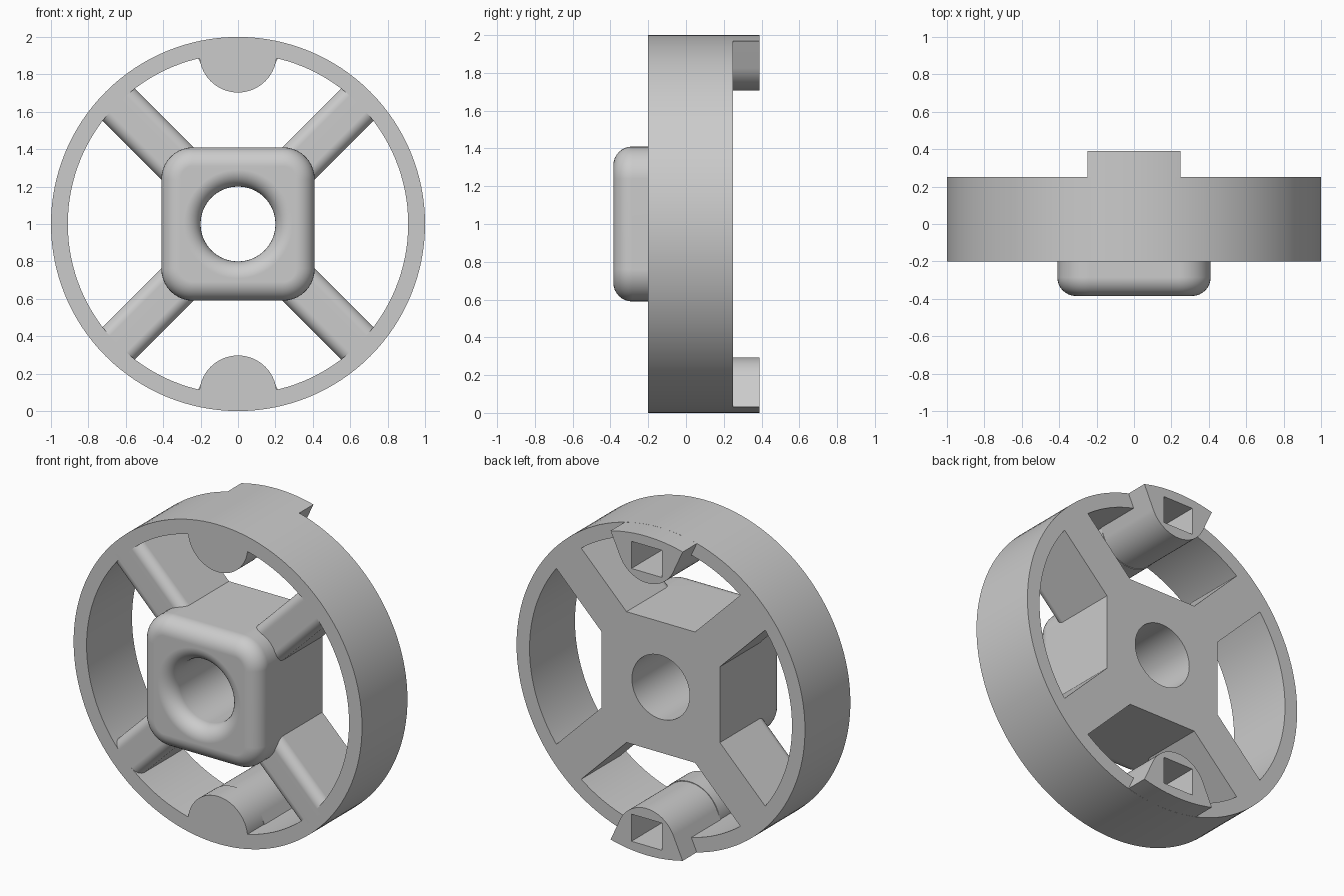
import bpy, bmesh
from math import sin, cos, pi, radians, atan2, acos, hypot
from mathutils import Matrix

cube = bpy.data.objects.get("Cube")
if cube:
    bpy.data.objects.remove(cube, do_unlink=True)

FRONT, BACK, TAB_BACK, HUB_FRONT = -0.2, 0.25, 0.39, -0.385
CENTRE = Matrix.Translation((0, 0, 1))

grey = bpy.data.materials.new("plain grey")
grey.use_nodes = True
grey.diffuse_color = (0.6, 0.6, 0.6, 1)
grey.node_tree.nodes["Principled BSDF"].inputs["Base Color"].default_value = (0.6, 0.6, 0.6, 1)


def make(name, bm, matrix=CENTRE):
    bmesh.ops.transform(bm, matrix=matrix, verts=bm.verts)
    bmesh.ops.recalc_face_normals(bm, faces=bm.faces)
    mesh = bpy.data.meshes.new(name)
    bm.to_mesh(mesh)
    bm.free()
    mesh.materials.append(grey)
    obj = bpy.data.objects.new(name, mesh)
    bpy.context.collection.objects.link(obj)
    return obj


def arc(cx, cz, r, a0, a1, n):
    return [(cx + r * cos(a0 + (a1 - a0) * i / n), cz + r * sin(a0 + (a1 - a0) * i / n))
            for i in range(n + 1)]


def prism(outline, y0, y1):
    """Extrude an (x, z) outline along y."""
    bm = bmesh.new()
    face = bm.faces.new([bm.verts.new((x, y0, z)) for x, z in outline])
    new = bmesh.ops.extrude_face_region(bm, geom=[face], use_keep_orig=True)["geom"]
    for v in new:
        if isinstance(v, bmesh.types.BMVert):
            v.co.y = y1
    bmesh.ops.recalc_face_normals(bm, faces=bm.faces)
    return bm


def round_edges(bm, rule, radius):
    edges = [e for e in bm.edges if rule(*[v.co for v in e.verts])]
    bmesh.ops.bevel(bm, geom=edges, offset=radius, segments=8, profile=0.5, affect='EDGES')


def lathe(profile, steps):
    """Spin a closed (radius, y) profile about the y axis."""
    bm = bmesh.new()
    rings = [[bm.verts.new((r * cos(2 * pi * i / steps), y, r * sin(2 * pi * i / steps)))
              for r, y in profile] for i in range(steps)]
    n = len(profile)
    for i in range(steps):
        a, b = rings[i], rings[(i + 1) % steps]
        for j in range(n):
            k = (j + 1) % n
            bm.faces.new((a[j], a[k], b[k], b[j]))
    return bm


def cut(obj, cutter):
    mod = obj.modifiers.new("cut", 'BOOLEAN')
    mod.object, mod.operation, mod.solver = cutter, 'DIFFERENCE', 'EXACT'
    bpy.context.view_layer.update()
    graph = bpy.context.evaluated_depsgraph_get()
    mesh = bpy.data.meshes.new_from_object(obj.evaluated_get(graph))
    obj.modifiers.clear()
    obj.data = mesh


parts = []

# Outer ring
ring = make("outer_ring", lathe([(1, FRONT), (1, BACK), (0.91, BACK), (0.91, FRONT)], 128))
parts.append(ring)

# Square hub with rounded corners and a rounded front rim
square = []
for k in range(4):
    a = k * pi / 2
    sx, sz = (1, 1, -1, -1), (1, -1, -1, 1)
    mid = a + pi / 4
    cx, cz = 0.24 * (1 if cos(mid) > 0 else -1), 0.24 * (1 if sin(mid) > 0 else -1)
    square += arc(cx, cz, 0.17, a, a + pi / 2, 10)
bm = prism(square, HUB_FRONT, BACK)
round_edges(bm, lambda a, b: a.y < HUB_FRONT + 0.01 and b.y < HUB_FRONT + 0.01, 0.1)
hub = make("hub", bm)
parts.append(hub)

# Bore with a flared mouth
flare = 0.09
mouth = [(0.2 + flare - flare * cos(t), HUB_FRONT + flare - flare * sin(t))
         for t in [i * pi / 16 for i in range(9)]]
bm = lathe([(0.05, 0.5)] + [(0.2, 0.5)] + mouth + [(0.2 + flare, -0.6), (0.05, -0.6)], 64)
# Fill the core so the cutter is a solid plug
bmesh.ops.delete(bm, geom=[f for f in bm.faces
                           if all(hypot(v.co.x, v.co.z) < 0.06 for v in f.verts)],
                 context='FACES_ONLY')
bmesh.ops.delete(bm, geom=[e for e in bm.edges if not e.link_faces], context='EDGES')
bmesh.ops.holes_fill(bm, edges=[e for e in bm.edges if e.is_boundary], sides=0)
plug = make("bore_cutter", bm)
cut(hub, plug)
bpy.data.objects.remove(plug, do_unlink=True)

# Four diagonal spokes with rounded front edges
for i, side in enumerate(("upper_left", "upper_right", "lower_right", "lower_left")):
    w = 0.122
    bm = prism([(0.33, -w), (0.945, -w), (0.945, w), (0.33, w)], FRONT, BACK)
    round_edges(bm, lambda a, b: a.y < 0 and b.y < 0 and abs(a.z - b.z) < 0.01, 0.06)
    turn = Matrix.Rotation(-radians(45 + 90 * i), 4, 'Y')
    parts.append(make("spoke_" + side, bm, CENTRE @ turn))

# Top and bottom lugs: round front pad, flared rear tab with a square socket
PAD_Z, PAD_R, LUG_R = 0.91, 0.207, 0.203
rim_x, rim_z = 0.25, 0.968
for side, angle in (("top", 0), ("bottom", pi)):
    place = CENTRE @ Matrix.Rotation(angle, 4, 'Y')
    pad = arc(0, PAD_Z, PAD_R, -pi, 0, 32) + [(0.2, 0.95), (-0.2, 0.95)]
    parts.append(make("lug_pad_" + side, prism(pad, FRONT, -0.04), place))

    dx, dz = rim_x, rim_z - PAD_Z
    tangent = atan2(dz, dx) - acos(LUG_R / hypot(dx, dz))
    half = atan2(rim_x, rim_z)
    fan = arc(0, PAD_Z, LUG_R, -pi - tangent, tangent, 24)
    fan += arc(0, 0, 0.9995, pi / 2 - half, pi / 2 + half, 12)
    tab = make("lug_tab_" + side, prism(fan, -0.04, TAB_BACK), place)
    parts.append(tab)

    socket = [(-0.105, 0.77), (0.105, 0.77), (0.105, 0.94), (-0.105, 0.94)]
    cutter = make("socket_cutter", prism(socket, 0.02, 0.6), place)
    cut(tab, cutter)
    cut(ring, cutter)
    bpy.data.objects.remove(cutter, do_unlink=True)

# Smooth shading with sharp edges kept
for obj in parts:
    bpy.ops.object.select_all(action='DESELECT')
    obj.select_set(True)
    bpy.context.view_layer.objects.active = obj
    bpy.ops.object.shade_smooth_by_angle(angle=radians(30))
    normals = obj.modifiers.new("even normals", 'WEIGHTED_NORMAL')
    normals.keep_sharp = True
